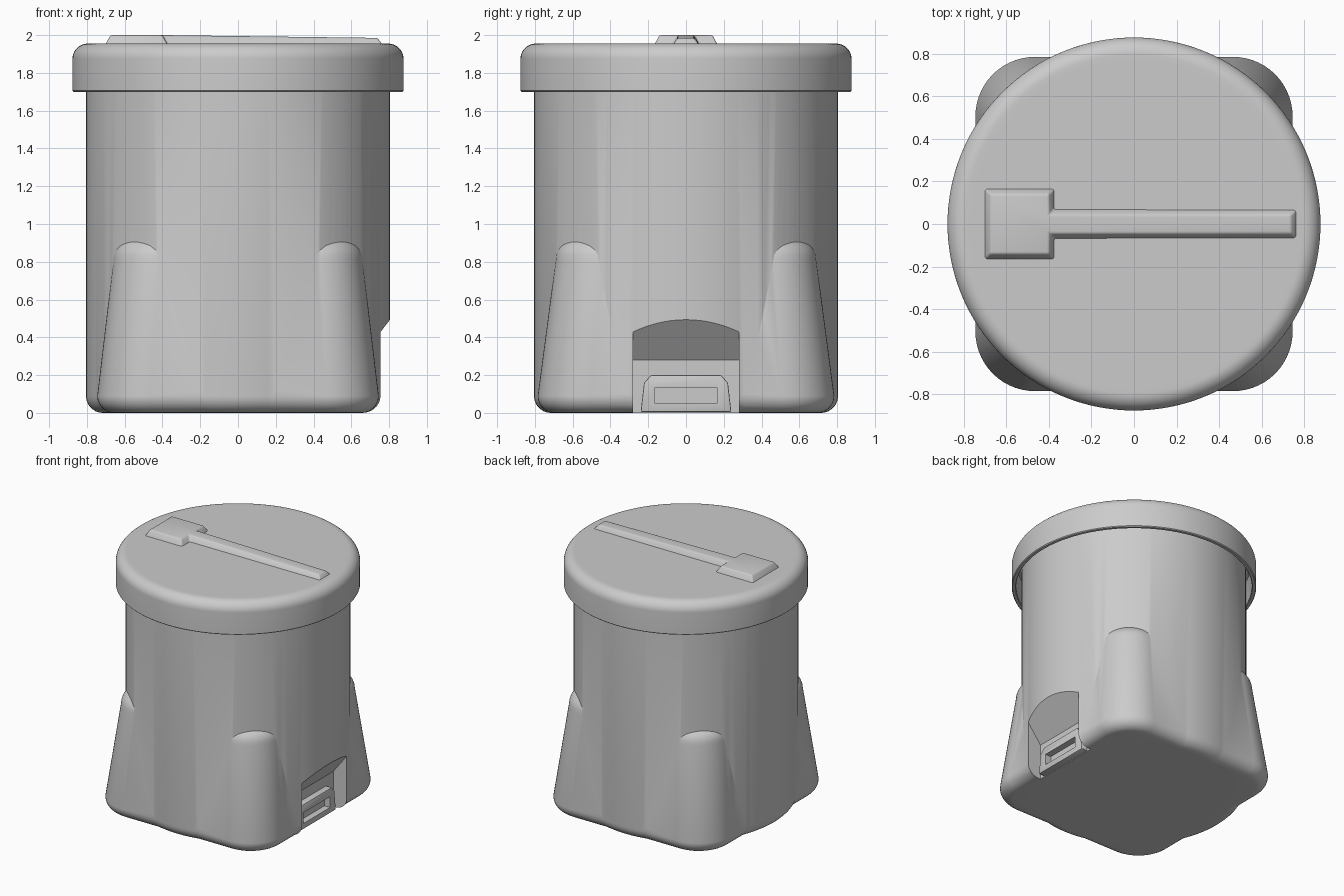
import bpy, bmesh
from math import sin, cos, pi, radians

if "Cube" in bpy.data.objects:
    bpy.data.objects.remove(bpy.data.objects["Cube"])


def make(name, rings, cap=True, closed=False):
    """Loft a list of equal-length point rings into a mesh object."""
    bm = bmesh.new()
    vs = [[bm.verts.new(p) for p in ring] for ring in rings]
    n = len(vs[0])
    pairs = list(zip(vs, vs[1:])) + ([(vs[-1], vs[0])] if closed else [])
    for a, b in pairs:
        for i in range(n):
            j = (i + 1) % n
            bm.faces.new((a[i], a[j], b[j], b[i]))
    if cap and not closed:
        bm.faces.new(vs[0][::-1])
        bm.faces.new(vs[-1])
    bmesh.ops.recalc_face_normals(bm, faces=bm.faces)
    me = bpy.data.meshes.new(name)
    bm.to_mesh(me)
    bm.free()
    ob = bpy.data.objects.new(name, me)
    bpy.context.collection.objects.link(ob)
    return ob


def lathe(name, profile, n=128):
    return make(name, [[(r * cos(2 * pi * i / n), r * sin(2 * pi * i / n), z)
                        for i in range(n)] for r, z in profile])


def arc(cx, cz, r, a0, a1, n=7):
    return [(cx + r * cos(radians(a0 + (a1 - a0) * i / n)),
             cz + r * sin(radians(a0 + (a1 - a0) * i / n))) for i in range(n + 1)]


def rounded_rect(hx, hy, r, z, n=14):
    pts = []
    for k, (sx, sy) in enumerate([(1, 1), (-1, 1), (-1, -1), (1, -1)]):
        pts += [(x, y, z) for x, y in
                arc(sx * (hx - r), sy * (hy - r), r, 90 * k, 90 * k + 90, n)]
    return pts


def activate(ob):
    bpy.ops.object.select_all(action='DESELECT')
    ob.select_set(True)
    bpy.context.view_layer.objects.active = ob


def boolean(ob, other, op):
    activate(ob)
    m = ob.modifiers.new(op, 'BOOLEAN')
    m.operation, m.solver, m.object = op, 'EXACT', other
    bpy.ops.object.modifier_apply(modifier=m.name)
    bpy.data.objects.remove(other)


def bevel(ob, width, segments):
    activate(ob)
    m = ob.modifiers.new('bevel', 'BEVEL')
    m.width, m.segments, m.limit_method = width, segments, 'ANGLE'
    m.angle_limit = radians(25)
    bpy.ops.object.modifier_apply(modifier=m.name)


def smooth(ob):
    activate(ob)
    bpy.ops.object.shade_smooth_by_angle(angle=radians(30))


# Round container with a filleted bottom edge
body = lathe('container_body', [(0.68, 0)] + arc(0.715, 0.09, 0.09, -90, 0)
             + [(0.805, 1.88)])

# Tapered rounded-square base whose corners emerge as four feet
base = []
for d, z in arc(-0.09, 0.09, 0.09, -90, 0):
    base.append(rounded_rect(0.745 + d, 0.785 + d, 0.28 + d, z))
for d, z in arc(-0.12, 0.81, 0.12, 0, 90):
    base.append(rounded_rect(0.66 + d, 0.69 + d, 0.25 + d, z))
boolean(body, make('corner_feet', base), 'UNION')

# Outlet recess on the right side, with a sloping roof
roof = [(1, -0.1), (0.64, -0.1), (0.64, 0.28), (1, 0.746)]
recess = make('recess_cutter', [[(x, y, z) for x, z in roof] for y in (-0.28, 0.28)])
boolean(body, recess, 'DIFFERENCE')
smooth(body)

# Socket block inside the recess, with a rectangular slot
outline = [(-0.24, 0.005), (0.24, 0.005), (0.222, 0.16), (0.185, 0.2),
           (-0.185, 0.2), (-0.222, 0.16)]
socket = make('outlet_socket', [[(x, y, z) for y, z in outline] for x in (0.6, 0.69)])
bevel(socket, 0.006, 2)
slot = [(-0.165, 0.05), (0.165, 0.05), (0.165, 0.135), (-0.165, 0.135)]
boolean(socket, make('slot_cutter', [[(x, y, z) for y, z in slot] for x in (0.635, 0.8)]),
        'DIFFERENCE')
smooth(socket)

# Overhanging lid, hollow underneath
lid = lathe('lid', [(0.835, 1.88), (0.845, 1.86), (0.845, 1.705), (0.85, 1.70), (0.87, 1.70),
                    (0.876, 1.706)] + arc(0.796, 1.875, 0.08, 0, 90, 10) + [(0.77, 1.955)])
smooth(lid)


# Raised grip on the lid: wide head and long narrow bar
def grip_ring(inset, z_of):
    x0, x1, x2 = -0.705 + inset, -0.37 - inset, 0.768 - inset
    w, b = 0.17 - inset, 0.073 - inset
    pts = [(x0, -w), (x1, -w), (x1, -b), (x2, -b), (x2, b), (x1, b), (x1, w), (x0, w)]
    return [(x, y, z_of(x)) for x, y in pts]


grip = make('lid_grip', [grip_ring(0, lambda x: 1.945),
                         grip_ring(0.03, lambda x: 2.0 - 0.013 * max(0, x + 0.4))])
bevel(grip, 0.01, 3)
smooth(grip)
